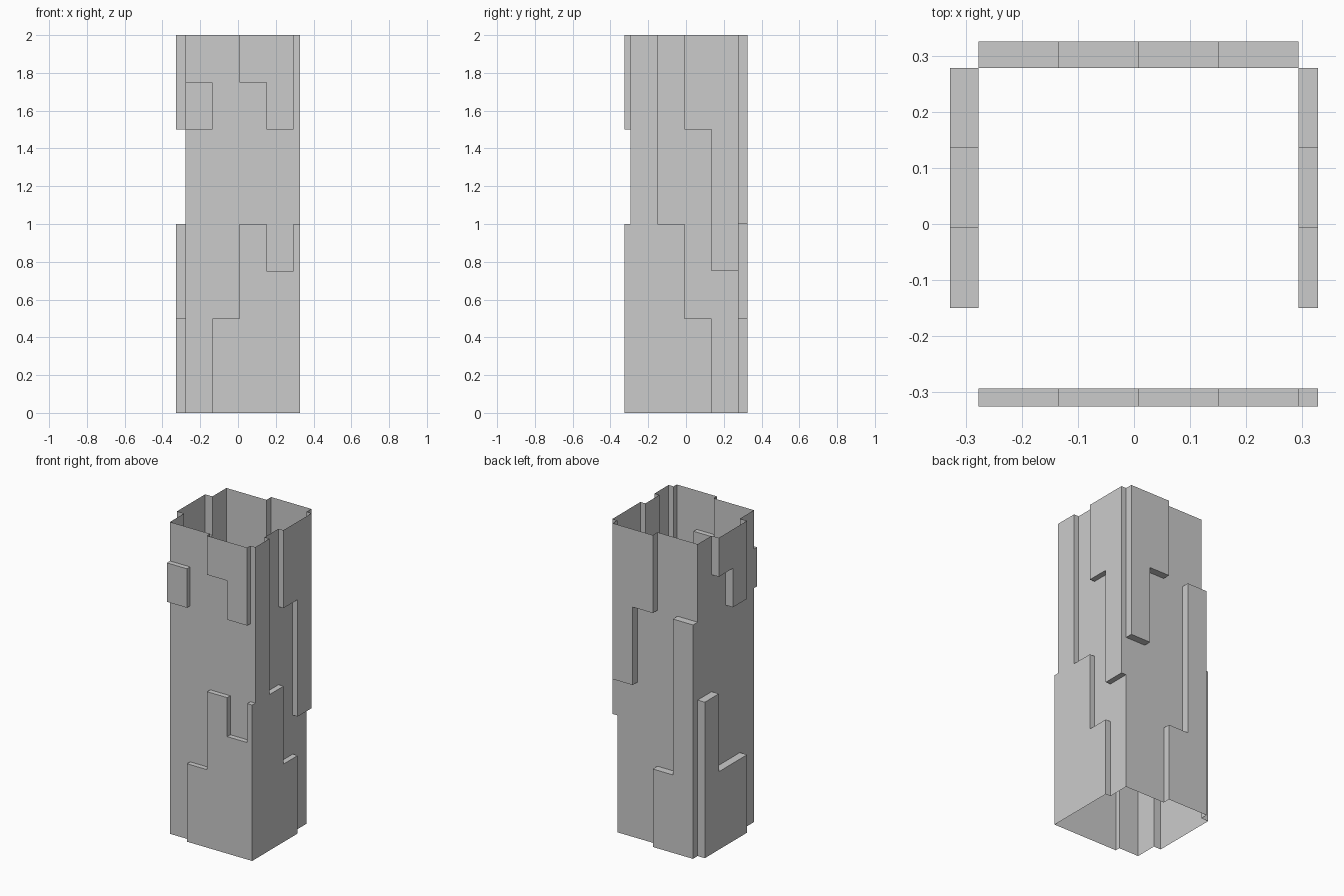
import bpy, bmesh

if "Cube" in bpy.data.objects:
    bpy.data.objects.remove(bpy.data.objects["Cube"])

# Grid lines: outer raised layers, four columns per wall, and height steps
XS = [-0.328, -0.277, -0.135, 0.008, 0.151, 0.293, 0.328]
YS = [-0.325, -0.293, -0.150, -0.007, 0.136, 0.278, 0.325]
ZS = [0, 0.5, 0.75, 1.0, 1.5, 1.75, 2.0]

# Raised slabs per wall: (column index, z from, z to)
FRONT = [(1, 1.5, 1.75), (2, 0, 0.5), (3, 0, 1), (4, 0, 0.75),
         (3, 1.75, 2), (4, 1.5, 2)]
BACK = [(1, 0, 1.5), (2, 0, 0.5), (3, 1.5, 2), (4, 1, 2)]
RIGHT = [(1, 0, 2), (2, 0, 1), (3, 0, 0.5), (3, 1.5, 2), (4, 0.75, 2)]
LEFT = [(4, 0, 1), (3, 0, 0.5), (2, 0, 0.5), (3, 1.75, 2), (2, 1.5, 2)]

filled = set()


def fill(i, j, z0, z1):
    for k in range(6):
        if z0 <= ZS[k] and ZS[k + 1] <= z1:
            filled.add((i, j, k))


# Core shaft, then slabs on the four sides and the filled front right corner
for i in range(1, 5):
    for j in range(1, 5):
        fill(i, j, 0, 2)
for c, a, b in FRONT:
    fill(c, 0, a, b)
for c, a, b in BACK:
    fill(c, 5, a, b)
for c, a, b in LEFT:
    fill(0, c, a, b)
for c, a, b in RIGHT:
    fill(5, c, a, b)
fill(5, 0, 0, 1)

# Skin the exposed cell sides, leaving the top and bottom open
bm = bmesh.new()
for cell in sorted(filled):
    for axis in range(3):
        for s in (0, 1):
            near = list(cell)
            near[axis] += 2 * s - 1
            if tuple(near) in filled or (axis == 2 and near[2] in (-1, 6)):
                continue
            u, v = (axis + 1) % 3, (axis + 2) % 3
            quad = []
            for du, dv in ((0, 0), (1, 0), (1, 1), (0, 1)):
                p = list(cell)
                p[axis] += s
                p[u] += du
                p[v] += dv
                quad.append(bm.verts.new((XS[p[0]], YS[p[1]], ZS[p[2]])))
            bm.faces.new(quad if s else quad[::-1])
bmesh.ops.remove_doubles(bm, verts=bm.verts[:], dist=0.0005)
bmesh.ops.dissolve_limit(bm, angle_limit=0.02, verts=bm.verts[:], edges=bm.edges[:])

mesh = bpy.data.meshes.new("stepped_shaft")
bm.to_mesh(mesh)
bm.free()
bpy.context.collection.objects.link(bpy.data.objects.new("stepped_shaft", mesh))
